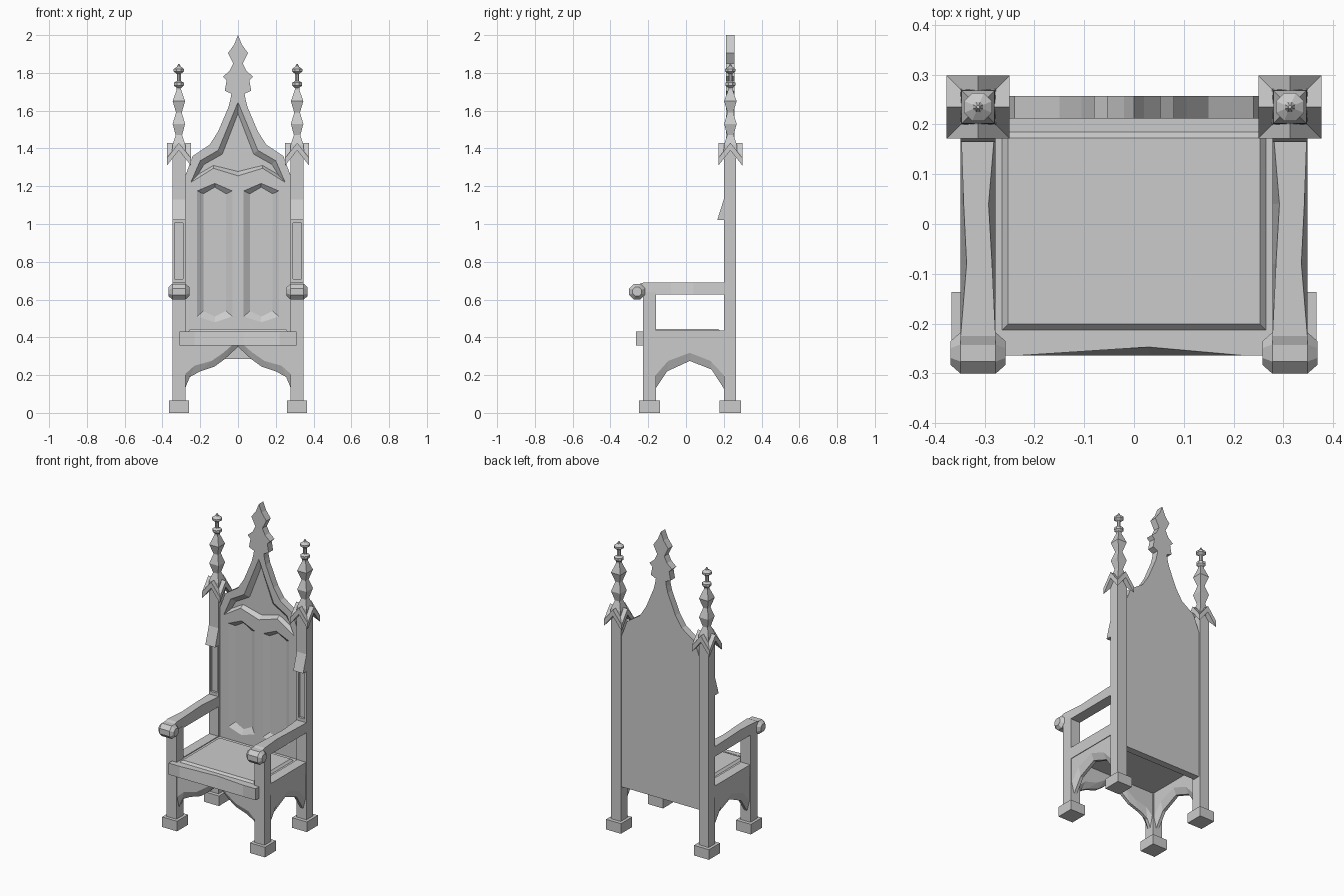
import bpy, bmesh, math

cube = bpy.data.objects.get("Cube")
if cube:
    bpy.data.objects.remove(cube, do_unlink=True)

COLOUR = (0.6, 0.6, 0.6, 1)
mat = bpy.data.materials.new("grey_wood")
mat.use_nodes = True
mat.diffuse_color = COLOUR
mat.node_tree.nodes["Principled BSDF"].inputs["Base Color"].default_value = COLOUR


def loft(name, rings):
    """Join rings of 3D points into a closed solid."""
    bm = bmesh.new()
    loops = [[bm.verts.new(p) for p in ring] for ring in rings]
    n = len(loops[0])
    for a, b in zip(loops, loops[1:]):
        for i in range(n):
            j = (i + 1) % n
            bm.faces.new((a[i], a[j], b[j], b[i]))
    bm.faces.new(loops[0])
    bm.faces.new(loops[-1])
    return finish(name, bm)


def finish(name, bm):
    bmesh.ops.recalc_face_normals(bm, faces=bm.faces)
    mesh = bpy.data.meshes.new(name)
    bm.to_mesh(mesh)
    bm.free()
    mesh.materials.append(mat)
    ob = bpy.data.objects.new(name, mesh)
    bpy.context.collection.objects.link(ob)
    return ob


def box(name, x0, x1, y0, y1, z0, z1):
    return loft(name, [[(x0, y0, z), (x1, y0, z), (x1, y1, z), (x0, y1, z)] for z in (z0, z1)])


def xz(pts, y):
    return [(x, y, z) for x, z in pts]


def yz(pts, x):
    return [(x, y, z) for y, z in pts]


def mirrored(half):
    """Complete a half outline that starts and ends near the centre line."""
    return half + [(-x, z) for x, z in reversed(half) if abs(x) > 1e-5]


def lathe(name, cx, cy, profile, sides):
    turn = math.pi / sides
    k = 1 / math.cos(turn)
    return loft(name, [[(cx + r * k * math.cos(turn + 2 * turn * i),
                         cy + r * k * math.sin(turn + 2 * turn * i), z)
                        for i in range(sides)] for r, z in profile])


def cut(ob, cutter):
    mod = ob.modifiers.new("cut", "BOOLEAN")
    mod.operation = "DIFFERENCE"
    mod.solver = "EXACT"
    mod.object = cutter
    bpy.context.view_layer.update()
    dg = bpy.context.evaluated_depsgraph_get()
    mesh = bpy.data.meshes.new_from_object(ob.evaluated_get(dg))
    ob.modifiers.clear()
    ob.data = mesh
    bpy.data.objects.remove(cutter, do_unlink=True)


# Back board with pointed crest and leaf finial
outline = mirrored([
    (0, 2.0), (0.02, 1.95), (0.053, 1.905), (0.025, 1.85), (0.045, 1.81),
    (0.08, 1.78), (0.06, 1.76), (0.07, 1.705), (0.035, 1.69), (0.04, 1.66),
    (0.05, 1.62), (0.105, 1.49), (0.15, 1.42), (0.24, 1.36), (0.285, 1.24), (0.285, 0.285)])
FRONT = 0.212
back = loft("back_board", [xz(outline, FRONT), xz(outline, 0.257)])

# Sunken gable above the wavy ledge
gable = mirrored([(0, 1.645), (0.105, 1.39), (0.2, 1.335), (0.25, 1.22), (0.13, 1.295), (0, 1.255)])
gable_in = mirrored([(0, 1.585), (0.083, 1.37), (0.18, 1.315), (0.212, 1.262), (0.13, 1.31), (0, 1.278)])
cut(back, loft("gable_cutter", [xz(gable, FRONT - 0.02), xz(gable, FRONT), xz(gable_in, FRONT + 0.025)]))

# Two tall sunken panels with bevelled borders
for s in (-1, 1):
    def panel(w, tip, shoulder, foot, toe):
        c = 0.123 * s
        return [(c - w, shoulder), (c, tip), (c + w, shoulder), (c + w, foot), (c, toe), (c - w, foot)]
    rim = panel(0.093, 1.215, 1.175, 0.51, 0.48)
    bed = panel(0.06, 1.195, 1.16, 0.54, 0.51)
    cut(back, loft("panel_cutter", [xz(rim, FRONT - 0.02), xz(rim, FRONT), xz(bed, FRONT + 0.022)]))

# Seat, bevelled cushion and side rails
box("seat", -0.29, 0.29, -0.228, 0.215, 0.36, 0.43)
cushion = []
for d, z in ((0, 0.425), (0, 0.43), (0.012, 0.443)):
    x, y0, y1 = 0.265 - d, -0.213 + d, 0.185 - d
    cushion.append([(-x, y0, z), (x, y0, z), (x, y1, z), (-x, y1, z)])
loft("cushion", cushion)

# Front board with hand-worn top edge
loft("front_board", [[(x, -0.228, 0.358), (x, -0.264, 0.358), (x, -0.264 + d, 0.432), (x, -0.228, 0.432)]
                     for x, d in ((-0.31, 0), (-0.23, 0), (0.03, 0.017), (0.22, 0), (0.31, 0))])


def arch(name, upper, lower, top, place, depths):
    """Chamfered arch panel: the lower curve runs along its middle."""
    rings = []
    for curve, d in zip((upper, lower, lower, upper), depths):
        pts = [(curve[-1][0], top), (curve[0][0], top)] + curve
        rings.append(place(pts, d))
    return loft(name, rings)


f_up = [(0.28, 0.205), (0.23, 0.25), (0.14, 0.275), (0.075, 0.32), (0.03, 0.36), (0, 0.375)]
f_low = [(0.28, 0.13), (0.255, 0.19), (0.2, 0.22), (0.125, 0.245), (0.07, 0.285), (0, 0.35)]
arch("front_arch", mirrored(f_up), mirrored(f_low), 0.4, xz, (-0.222, -0.203, -0.184, -0.165))

s_up = [(-0.16, 0.2), (-0.095, 0.275), (0.02, 0.318), (0.13, 0.275), (0.2, 0.2)]
s_low = [(-0.16, 0.13), (-0.1, 0.22), (0.02, 0.275), (0.135, 0.23), (0.2, 0.13)]

PX, PY = 0.313, 0.235
for s, side in ((-1, "right"), (1, "left")):
    cx = PX * s
    x0, x1 = cx - 0.035, cx + 0.035
    arch("side_arch_" + side, s_up, s_low, 0.4, yz, [cx + d for d in (-0.028, -0.01, 0.01, 0.028)])
    box("side_rail_" + side, cx - 0.032, cx + 0.032, -0.165, 0.21, 0.36, 0.435)

    # Legs and feet
    box("front_leg_" + side, x0, x1, -0.228, -0.159, 0.06, 0.64)
    box("front_foot_" + side, cx - 0.053, cx + 0.053, -0.249, -0.137, 0, 0.065)
    box("back_foot_" + side, cx - 0.053, cx + 0.053, 0.177, 0.29, 0, 0.065)

    # Back post with sunken strip and sloped bracket
    post = box("back_post_" + side, x0, x1, 0.2, 0.266, 0.06, 1.4)
    cut(post, box("strip_cutter", cx - 0.022, cx + 0.022, 0.18, 0.215, 0.71, 1.005))
    wedge = [(0.205, 1.13), (0.2, 1.13), (0.165, 1.02), (0.205, 1.02)]
    loft("post_bracket_" + side, [yz(wedge, x0), yz(wedge, x1)])

    # Armrest with pinched top edges
    rings = []
    for y, inner, outer, z0, z1 in ((0.205, 0, 0, 0.626, 0.69), (0.04, 0.014, 0.006, 0.626, 0.69),
                                    (-0.08, 0.007, 0.012, 0.626, 0.69), (-0.225, 0, 0, 0.626, 0.69),
                                    (-0.28, 0, 0, 0.62, 0.67)):
        a, b = PX - 0.035, PX + 0.035
        rings.append([(s * a, y, z0), (s * b, y, z0), (s * (b - outer), y, z1), (s * (a + inner), y, z1)])
    loft("armrest_" + side, rings)

    # Faceted scroll at the end of the arm
    rings = []
    for dx, r in ((-0.055, 0.026), (-0.035, 0.045), (0.035, 0.045), (0.055, 0.026)):
        angles = [math.pi / 8 + i * math.pi / 4 for i in range(8)]
        rings.append([(cx + dx, -0.259 + r * math.cos(t), 0.642 + r * math.sin(t)) for t in angles])
    loft("arm_scroll_" + side, rings)

    # Cross-gabled cap: corners droop below the ridges
    bm = bmesh.new()
    R = 0.063
    layers = []
    for drop in (0, 0.04):
        layers.append({(i, j): bm.verts.new((cx + i * R, PY + j * R, (1.35 if i * j else 1.43) - drop))
                       for i in (-1, 0, 1) for j in (-1, 0, 1)})
    border = [(-1, -1), (0, -1), (1, -1), (1, 0), (1, 1), (0, 1), (-1, 1), (-1, 0)]
    for p, q in zip(border, border[1:] + border[:1]):
        for layer in layers:
            bm.faces.new((layer[p], layer[q], layer[0, 0]))
        bm.faces.new((layers[0][p], layers[0][q], layers[1][q], layers[1][p]))
    finish("pinnacle_cap_" + side, bm)

    # Knobbed square spire topped by a round finial
    lathe("pinnacle_spire_" + side, cx, PY, [
        (0.036, 1.38), (0.034, 1.42), (0.017, 1.47), (0.033, 1.53), (0.015, 1.59),
        (0.033, 1.65), (0.012, 1.71), (0.012, 1.74)], 4)
    lathe("pinnacle_finial_" + side, cx, PY, [
        (0.012, 1.72), (0.026, 1.733), (0.026, 1.748), (0.011, 1.757), (0.011, 1.795),
        (0.028, 1.808), (0.028, 1.82), (0.01, 1.833), (0.003, 1.848)], 8)
